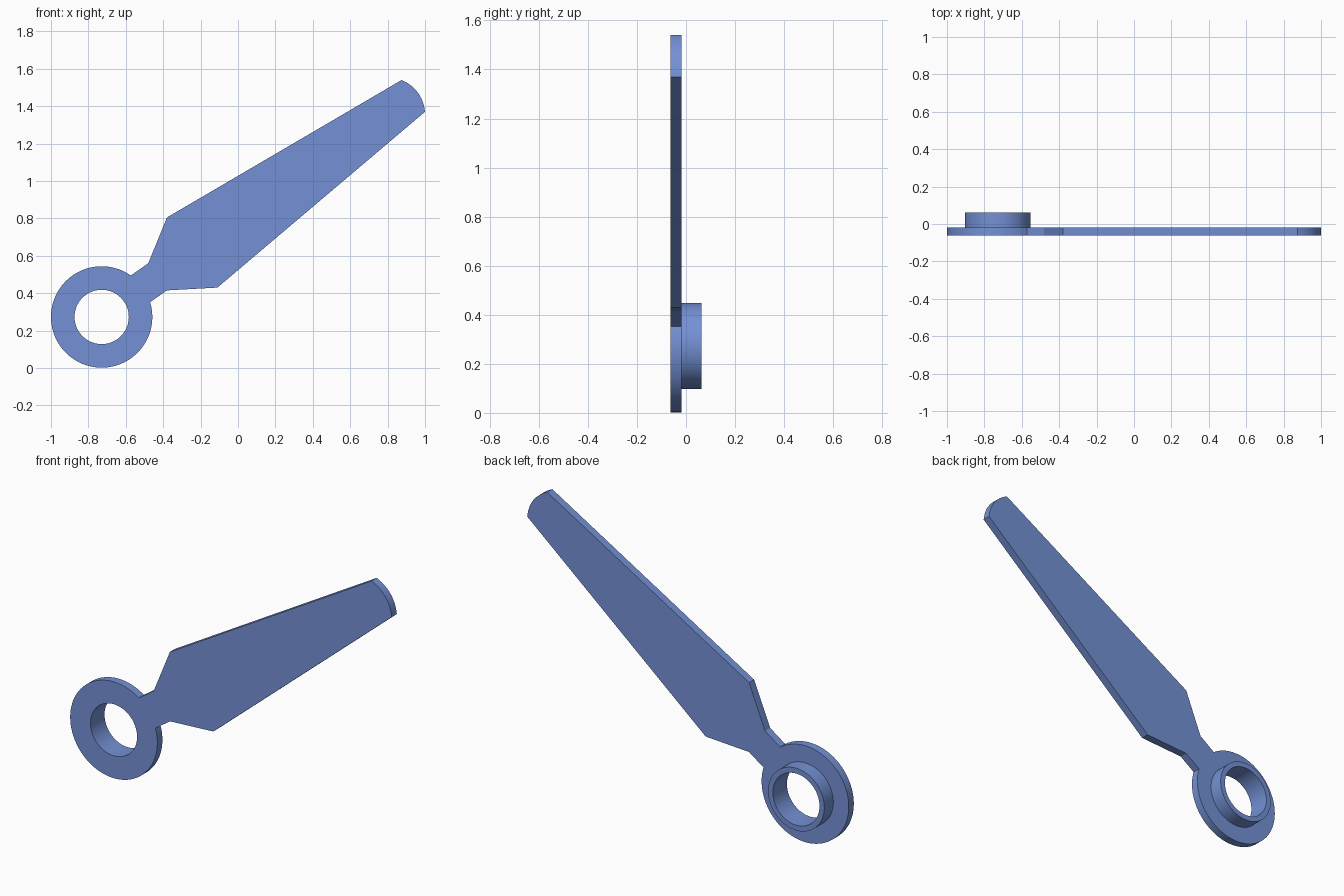
import bpy, bmesh
from math import cos, sin, atan2, radians, pi
from mathutils import Vector

if "Cube" in bpy.data.objects:
    bpy.data.objects.remove(bpy.data.objects["Cube"])

CX, CZ = -0.729, 0.273          # ring centre
R_RING, R_COLLAR, R_HOLE = 0.271, 0.175, 0.145
Y_FRONT, Y_PLATE, Y_BACK = -0.0625, -0.0175, 0.0625

blue = bpy.data.materials.new("blue")
blue.diffuse_color = (0.175, 0.283, 0.66, 1)
blue.use_nodes = True
blue.node_tree.nodes["Principled BSDF"].inputs["Base Color"].default_value = blue.diffuse_color


def arc(radius, start, end, n):
    return [(CX + radius * cos(start + (end - start) * i / n),
             CZ + radius * sin(start + (end - start) * i / n)) for i in range(n + 1)]


def circle(radius, n=96):
    return arc(radius, 0, 2 * pi, n)[:-1]


def slab(name, loops, y0, y1):
    """Fill the x-z outlines (outer, hole) and extrude them from y0 to y1."""
    curve = bpy.data.curves.new(name, 'CURVE')
    curve.dimensions = '2D'
    curve.fill_mode = 'BOTH'
    curve.extrude = (y1 - y0) / 2
    for pts in loops:
        s = curve.splines.new('POLY')
        s.points.add(len(pts) - 1)
        for p, (x, z) in zip(s.points, pts):
            p.co = (x, z, 0, 1)
        s.use_cyclic_u = True
    ob = bpy.data.objects.new(name, curve)
    bpy.context.collection.objects.link(ob)
    ob.rotation_euler.x = radians(90)
    ob.location.y = (y0 + y1) / 2
    bpy.ops.object.select_all(action='DESELECT')
    ob.select_set(True)
    bpy.context.view_layer.objects.active = ob
    bpy.ops.object.convert(target='MESH')
    ob = bpy.context.object
    bm = bmesh.new()
    bm.from_mesh(ob.data)
    bmesh.ops.remove_doubles(bm, verts=bm.verts, dist=1e-5)
    bmesh.ops.recalc_face_normals(bm, faces=bm.faces)
    bm.to_mesh(ob.data)
    bm.free()
    ob.data.materials.clear()
    ob.data.materials.append(blue)
    bpy.ops.object.shade_smooth_by_angle(angle=radians(25))
    return ob


# Blade tip: shallow arc between the two long edges
a, b = Vector((0.875, 1.54)), Vector((1.0, 1.37))
bulge = Vector((0.17, 0.125)).normalized() * 0.03
tip = [tuple(a.lerp(b, i / 12) + bulge * 4 * (i / 12) * (1 - i / 12)) for i in range(13)]

# Ring and blade share one flat outline; the ring arc starts and ends at the neck
upper = atan2(0.495 - CZ, -0.573 - CX)
lower = atan2(0.352 - CZ, -0.47 - CX) + 2 * pi
outline = arc(R_RING, upper, lower, 84)
outline += [(-0.38, 0.415), (-0.11, 0.43)] + tip[::-1] + [(-0.38, 0.805), (-0.48, 0.56)]
slab("blade_with_ring", [outline, circle(R_HOLE)], Y_FRONT, Y_PLATE)

# Raised collar on the back of the ring
slab("pivot_collar", [circle(R_COLLAR), circle(R_HOLE)], Y_PLATE, Y_BACK)
